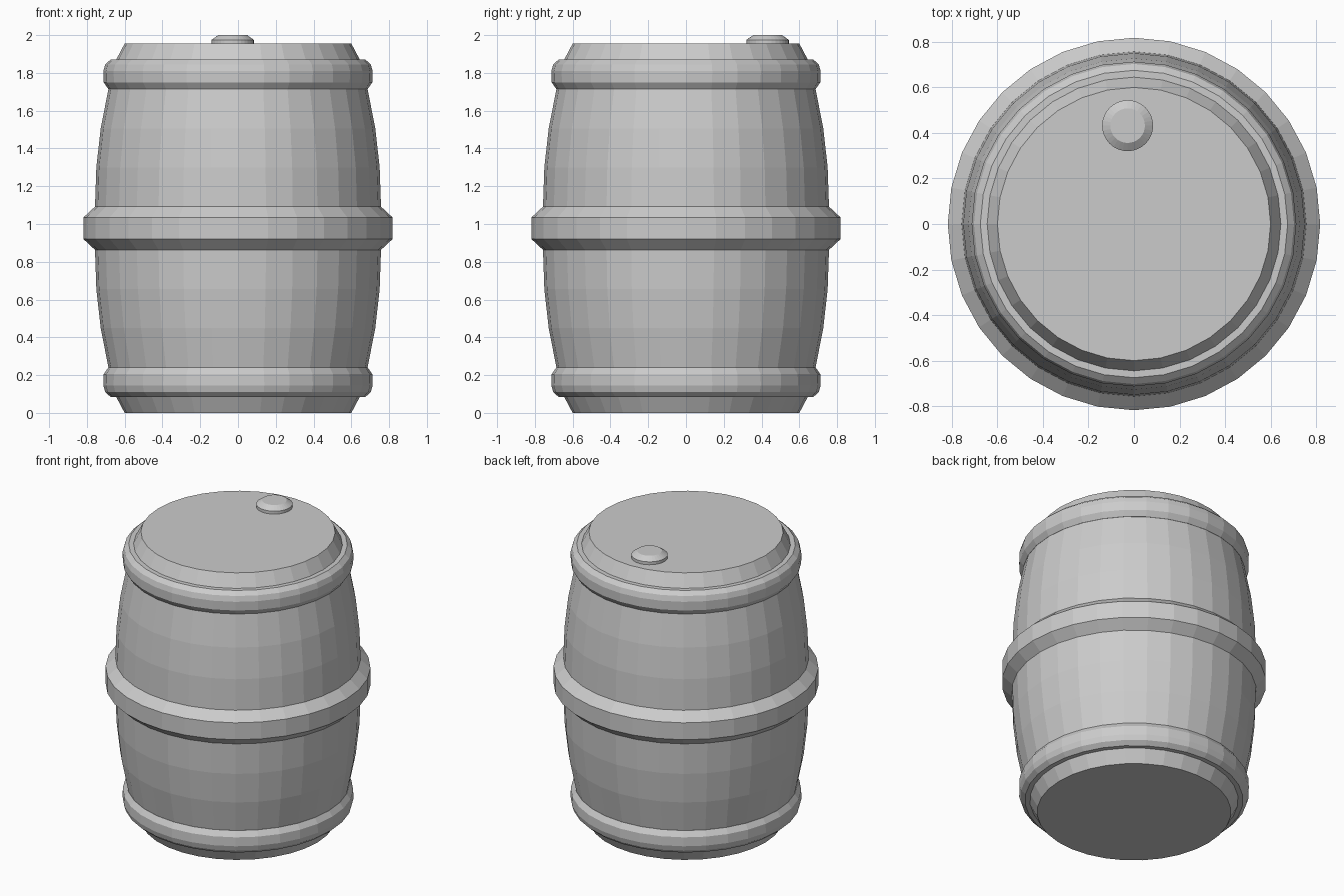
import bpy
import math

default_cube = bpy.data.objects.get("Cube")
if default_cube:
    bpy.data.objects.remove(default_cube, do_unlink=True)

SIDES = 32
HEIGHT = 1.955
MIDDLE = HEIGHT / 2

grey = bpy.data.materials.new("plain grey")
grey.use_nodes = True
grey.diffuse_color = (0.6, 0.6, 0.6, 1)
grey.node_tree.nodes["Principled BSDF"].inputs["Base Color"].default_value = grey.diffuse_color


def lathe(name, profile, sides=SIDES, centre=(0, 0), closed=False):
    """Spin (radius, z) points, listed bottom to top, around a vertical axis."""
    verts, faces = [], []
    for r, z in profile:
        for i in range(sides):
            a = math.tau * i / sides
            verts.append((r * math.cos(a), r * math.sin(a), z))
    rows = len(profile)
    for j in range(rows if closed else rows - 1):
        lower, upper = j * sides, (j + 1) % rows * sides
        for i in range(sides):
            k = (i + 1) % sides
            faces.append((lower + i, lower + k, upper + k, upper + i))
    if not closed:
        faces.append(tuple(reversed(range(sides))))
        faces.append(tuple(range((rows - 1) * sides, rows * sides)))
    mesh = bpy.data.meshes.new(name)
    mesh.from_pydata(verts, [], faces)
    mesh.materials.append(grey)
    obj = bpy.data.objects.new(name, mesh)
    obj.location = (*centre, 0)
    bpy.context.collection.objects.link(obj)
    return obj


def flipped(profile):
    """Mirror a profile about the middle height, keeping bottom-to-top order."""
    return [(r, HEIGHT - z) for r, z in reversed(profile)]


# Bulging barrel body, symmetric above and below the middle
lower_half = [(0.60, 0), (0.645, 0.085), (0.685, 0.235), (0.727, 0.45),
              (0.75, 0.655), (0.757, 0.86)]
lathe("barrel_body", lower_half + flipped(lower_half))

# Wide middle hoop with bevelled edges
hoop_half = [(0.74, 0.863), (0.757, 0.863), (0.818, 0.92)]
lathe("middle_hoop", hoop_half + flipped(hoop_half), closed=True)

# Rounded end hoops
end_hoop = [(0.66, 1.715), (0.687, 1.715), (0.711, 1.75), (0.713, 1.81),
            (0.703, 1.845), (0.675, 1.87), (0.64, 1.87)]
lathe("top_hoop", end_hoop, closed=True)
lathe("bottom_hoop", flipped(end_hoop), closed=True)

# Small bevelled bung on the lid, towards the back
bung = [(0.112, HEIGHT - 0.01), (0.112, 1.975), (0.076, 2.0)]
lathe("bung", bung, centre=(-0.028, 0.432))
